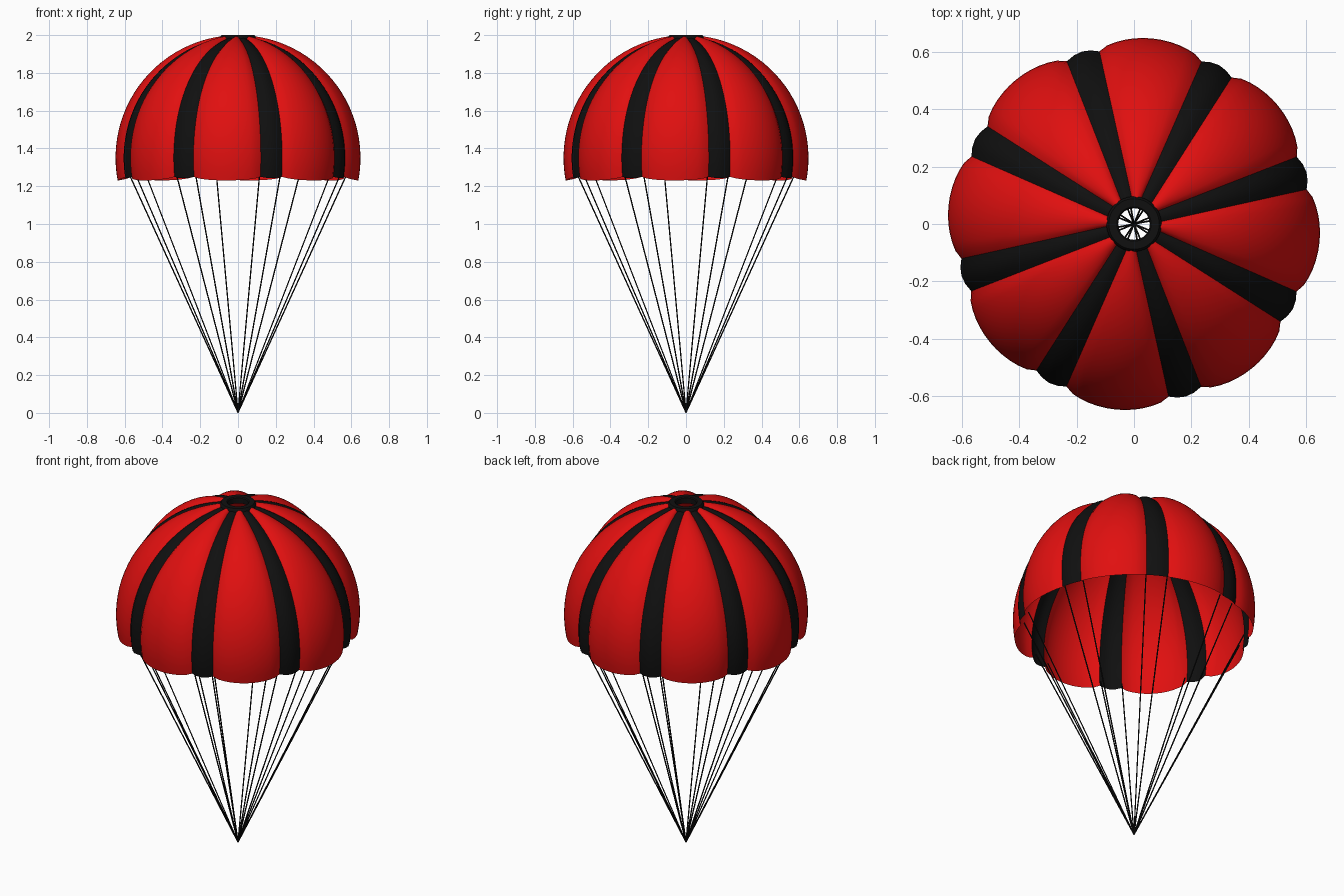
import bpy, bmesh, math
from mathutils import Vector

if "Cube" in bpy.data.objects:
    bpy.data.objects.remove(bpy.data.objects["Cube"])


def material(name, rgb):
    m = bpy.data.materials.new(name)
    m.diffuse_color = (*rgb, 1)
    m.use_nodes = True
    m.node_tree.nodes["Principled BSDF"].inputs["Base Color"].default_value = m.diffuse_color
    return m


RED = material("canopy red", (0.75, 0.005, 0.005))
BLACK = material("black", (0.005, 0.005, 0.005))

CENTRE_Z, RADIUS = 1.35, 0.65
PANELS, STEP = 8, math.radians(45)
STRIPE_MID = math.radians(16.875)
N_STRIPE, N_RED, ROWS = 4, 12, 24


def finish(bm, name, mats, smooth=None):
    me = bpy.data.meshes.new(name)
    bm.to_mesh(me)
    bm.free()
    ob = bpy.data.objects.new(name, me)
    bpy.context.collection.objects.link(ob)
    for m in mats:
        me.materials.append(m)
    if smooth:
        bpy.context.view_layer.objects.active = ob
        ob.select_set(True)
        bpy.ops.object.shade_smooth_by_angle(angle=math.radians(smooth))
        ob.select_set(False)
    return ob


def canopy_point(panel, col, row):
    """Dome with puffed red gores and nearly flat stripes between them."""
    striped = col < N_STRIPE
    u = col / N_STRIPE if striped else (col - N_STRIPE) / N_RED
    wave = max(math.sin(math.pi * u), 0)
    puff = 0.4 * wave if striped else wave ** 0.6
    phi_top = math.asin(0.085 / RADIUS)
    phi_hem = math.radians(100.6 - 1.2 * (1 - puff))
    phi = phi_top + (phi_hem - phi_top) * row / ROWS
    rad = RADIUS - 0.036 * (1 - puff) * math.sin(phi) ** 0.5
    # stripes taper a little less than the gores towards the crown
    flat = RADIUS * math.sin(phi)
    half = (0.025 + 0.155 * flat) / (2 * flat)
    if striped:
        a = -half + 2 * half * u
    else:
        a = half + (STEP - 2 * half) * u
    a += STRIPE_MID + panel * STEP
    r = rad * math.sin(phi)
    return Vector((r * math.cos(a), r * math.sin(a), CENTRE_Z + rad * math.cos(phi)))


# Canopy
bm = bmesh.new()
per = N_STRIPE + N_RED
cols = [[bm.verts.new(canopy_point(p, c, r)) for r in range(ROWS + 1)]
        for p in range(PANELS) for c in range(per)]
for i, left in enumerate(cols):
    right = cols[(i + 1) % len(cols)]
    for r in range(ROWS):
        f = bm.faces.new((left[r], left[r + 1], right[r + 1], right[r]))
        f.material_index = 1 if i % per < N_STRIPE else 0
finish(bm, "canopy", [RED, BLACK], 40)

# Crown ring around the vent
bm = bmesh.new()
profile = [(0.055, 1.965), (0.09, 1.965), (0.096, 1.972), (0.096, 1.99),
           (0.088, 2.0), (0.06, 2.0), (0.055, 1.995)]
n = 48
loops = [[bm.verts.new((r * math.cos(k * math.tau / n), r * math.sin(k * math.tau / n), z))
          for r, z in profile] for k in range(n)]
for k in range(n):
    a, b = loops[k], loops[(k + 1) % n]
    for j in range(len(profile)):
        j2 = (j + 1) % len(profile)
        bm.faces.new((a[j], b[j], b[j2], a[j2]))
bmesh.ops.recalc_face_normals(bm, faces=bm.faces)
finish(bm, "crown_ring", [BLACK], 40)

# Suspension lines, one from each stripe edge down to a shared point
bm = bmesh.new()
for p in range(PANELS):
    for side in (-1, 1):
        a = STRIPE_MID + p * STEP + side * math.radians(5.625)
        end = Vector((0.588 * math.cos(a), 0.588 * math.sin(a), 1.265))
        start = Vector((0, 0, 0.002))
        d = end - start
        mat = d.to_track_quat('Z', 'Y').to_matrix().to_4x4()
        mat.translation = (start + end) / 2
        bmesh.ops.create_cone(bm, cap_ends=True, segments=6, radius1=0.0035,
                              radius2=0.0035, depth=d.length, matrix=mat)
finish(bm, "suspension_lines", [BLACK], 65)
